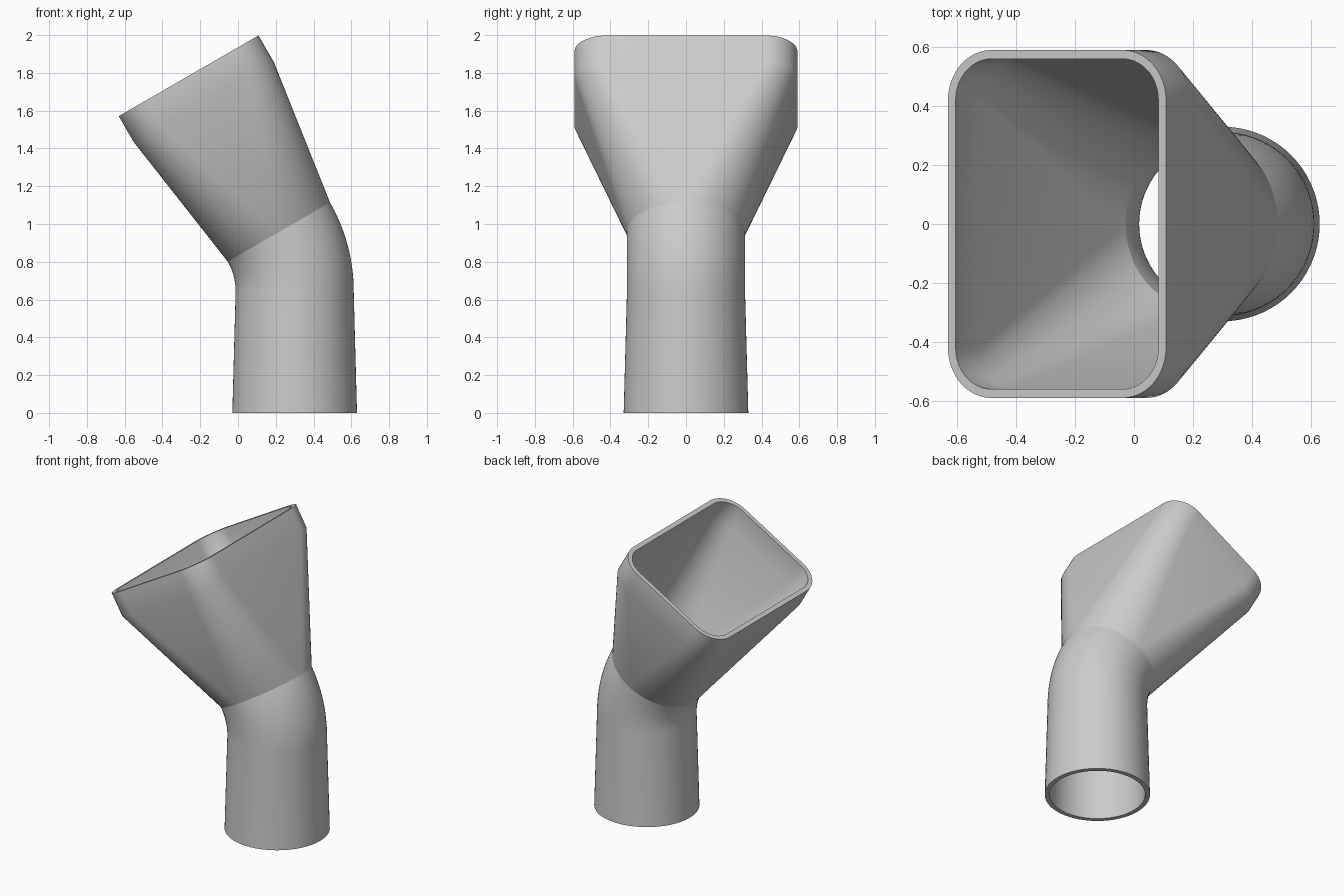
import bpy
import bmesh
from math import sin, cos, pi, radians
from mathutils import Vector

cube = bpy.data.objects.get("Cube")
if cube:
    bpy.data.objects.remove(cube, do_unlink=True)

grey = bpy.data.materials.new("plain grey")
grey.use_nodes = True
colour = (0.6, 0.6, 0.6, 1)
grey.diffuse_color = colour
grey.node_tree.nodes["Principled BSDF"].inputs["Base Color"].default_value = colour

WALL = 0.03
STEPS = 18                      # segments in each quarter turn
TILT = radians(30)
RADIUS = 0.3125                 # pipe radius at the bend
PIVOT = Vector((-0.325, 0, 0.645))
BEND = 2 * RADIUS


def section(centre, tilt, hx, hy, corner, inset=0):
    """Rounded rectangle ring; a circle when both half sizes equal the corner."""
    u, v = Vector((cos(tilt), 0, sin(tilt))), Vector((0, 1, 0))
    ring = []
    for quarter, (sx, sy) in enumerate(((1, 1), (-1, 1), (-1, -1), (1, -1))):
        for k in range(STEPS + 1):
            a = (quarter + k / STEPS) * pi / 2
            x = sx * (hx - corner) + (corner - inset) * cos(a)
            y = sy * (hy - corner) + (corner - inset) * sin(a)
            ring.append(centre + u * x + v * y)
    return ring


def skin(name, rings):
    """Join successive rings with faces."""
    bm = bmesh.new()
    rows = [[bm.verts.new(p) for p in ring] for ring in rings]
    n = len(rows[0])
    for low, high in zip(rows, rows[1:]):
        for j in range(n):
            k = (j + 1) % n
            bm.faces.new((low[j], low[k], high[k], high[j]))
    bmesh.ops.remove_doubles(bm, verts=bm.verts, dist=0.0001)
    mesh = bpy.data.meshes.new(name)
    bm.to_mesh(mesh)
    bm.free()
    mesh.materials.append(grey)
    obj = bpy.data.objects.new(name, mesh)
    bpy.context.collection.objects.link(obj)
    bpy.ops.object.select_all(action='DESELECT')
    obj.select_set(True)
    bpy.context.view_layer.objects.active = obj
    bpy.ops.object.shade_smooth_by_angle(angle=radians(35))
    return obj


def bend_centre(t):
    return PIVOT + BEND * Vector((cos(t), 0, sin(t)))


# Bent pipe: slightly tapered straight length, then a curved elbow
def pipe_wall(inset):
    rings = [section(Vector((0.30, 0, 0)), 0, 0.33, 0.33, 0.33, inset)]
    for i in range(15):
        t = TILT * i / 14
        rings.append(section(bend_centre(t), t, RADIUS, RADIUS, RADIUS, inset))
    return rings


skin("bent_pipe", pipe_wall(WALL)[::-1] + pipe_wall(0))

# Funnel: round at the elbow, opening to a rounded rectangle with a short collar
joint = bend_centre(TILT)
axis = Vector((-sin(TILT), 0, cos(TILT)))


def funnel_wall(inset):
    rings = [section(joint, TILT, RADIUS, RADIUS, RADIUS, inset)]
    for height in (0.795, 0.955):
        rings.append(section(joint + axis * height, TILT, 0.427, 0.59, 0.17, inset))
    return rings


skin("funnel", funnel_wall(0) + funnel_wall(WALL)[::-1])
